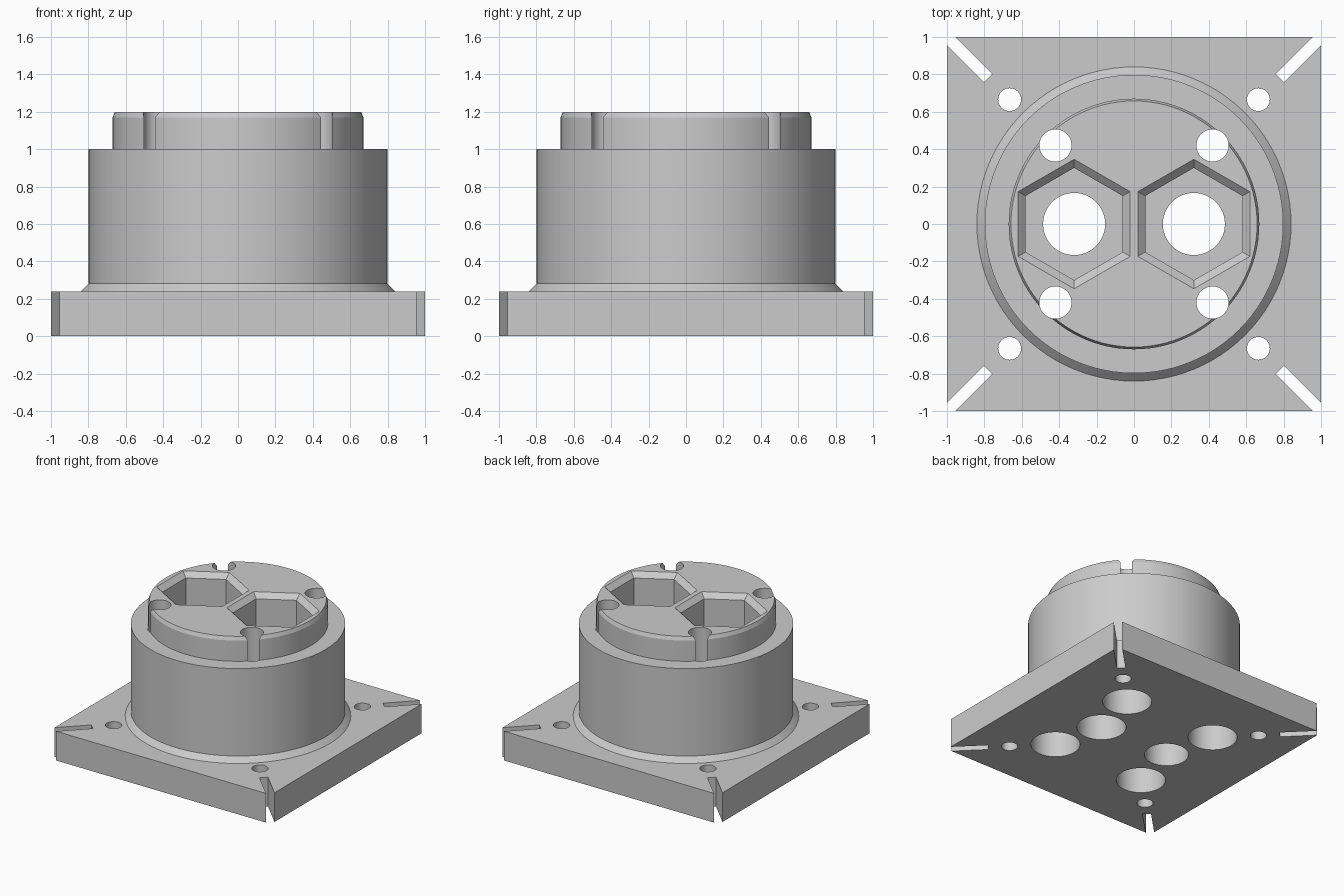
import bpy
import math
from math import cos, sin, pi

if "Cube" in bpy.data.objects:
    bpy.data.objects.remove(bpy.data.objects["Cube"], do_unlink=True)

grey = bpy.data.materials.new("plain grey")
grey.use_nodes = True
GREY = (0.6, 0.6, 0.6, 1)
grey.diffuse_color = GREY
grey.node_tree.nodes["Principled BSDF"].inputs["Base Color"].default_value = GREY


def loft(name, rings, sides, centre=(0, 0), turn=0.0):
    """Closed solid from (radius, z) rings, listed from bottom to top."""
    verts = [(centre[0] + r * cos(2 * pi * i / sides + turn),
              centre[1] + r * sin(2 * pi * i / sides + turn), z)
             for r, z in rings for i in range(sides)]
    faces = [list(range(sides))[::-1],
             list(range((len(rings) - 1) * sides, len(rings) * sides))]
    for k in range(len(rings) - 1):
        for i in range(sides):
            j = (i + 1) % sides
            faces.append((k * sides + i, k * sides + j,
                          (k + 1) * sides + j, (k + 1) * sides + i))
    mesh = bpy.data.meshes.new(name)
    mesh.from_pydata(verts, [], faces)
    mesh.materials.append(grey)
    obj = bpy.data.objects.new(name, mesh)
    bpy.context.collection.objects.link(obj)
    return obj


def combine(target, tool, operation):
    mod = target.modifiers.new(tool.name, "BOOLEAN")
    mod.operation = operation
    mod.solver = "EXACT"
    mod.object = tool
    tool.hide_render = True
    bpy.context.view_layer.objects.active = target
    bpy.ops.object.modifier_apply(modifier=mod.name)
    bpy.data.objects.remove(tool, do_unlink=True)


def cut(target, name, *args, **kw):
    combine(target, loft(name, *args, **kw), "DIFFERENCE")


# Drum with a flared foot and a narrower, chamfered cap
block = loft("mounting_block", [(0.84, 0.1), (0.84, 0.24), (0.798, 0.282), (0.798, 1.0),
                                (0.67, 1.0), (0.67, 1.17), (0.658, 1.2)], 96)

# Square base plate
plate = loft("base_plate", [(math.sqrt(2), 0), (math.sqrt(2), 0.24)], 4, turn=pi / 4)
combine(block, plate, "UNION")

# Hexagonal pockets with bevelled rims, and the bores below them
for x, mouth in ((-0.32, 0.166), (0.32, 0.185)):
    cut(block, "hex_pocket", [(0.30, 0.9), (0.30, 1.16), (0.346, 1.2), (0.346, 1.3)],
        6, (x, 0), pi / 6)
    cut(block, "bore", [(mouth, -0.1), (mouth, 0.5), (0.166, 0.5), (0.166, 1.0)], 48, (x, 0))

# Four-fold features: counterbored screw holes, plate holes and corner slots
for sx in (-1, 1):
    for sy in (-1, 1):
        cut(block, "screw_hole", [(0.185, -0.1), (0.185, 0.6), (0.086, 0.6), (0.086, 1.3)],
            48, (sx * 0.42, sy * 0.42))
        cut(block, "plate_hole", [(0.061, -0.1), (0.061, 0.4)], 32, (sx * 0.665, sy * 0.665))
        slot = loft("corner_slot", [(math.sqrt(0.5), -0.1), (math.sqrt(0.5), 0.4)], 4, turn=pi / 4)
        slot.scale = (0.6, 0.064, 1)
        slot.rotation_euler.z = math.atan2(sy, sx)
        reach = (1.103 + 0.3) / math.sqrt(2)
        slot.location = (sx * reach, sy * reach, 0)
        bpy.context.view_layer.update()
        combine(block, slot, "DIFFERENCE")

# Smooth round walls, crisp edges
bpy.ops.object.select_all(action="DESELECT")
block.select_set(True)
bpy.context.view_layer.objects.active = block
bpy.ops.object.shade_smooth_by_angle(angle=math.radians(20))
